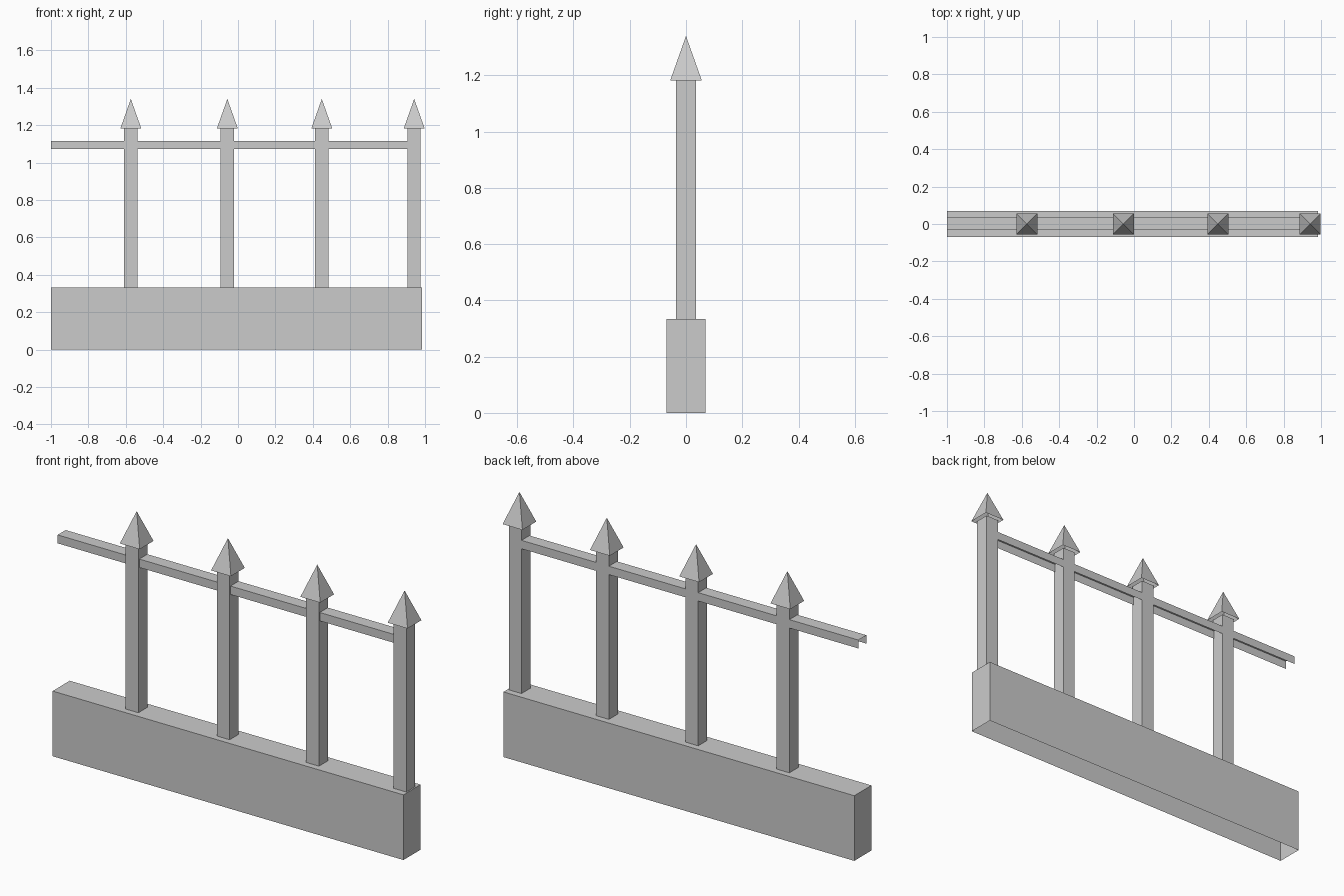
import bpy
import bmesh
from mathutils import Vector

cube = bpy.data.objects.get("Cube")
if cube:
    bpy.data.objects.remove(cube, do_unlink=True)

# Single stone grey
grey = bpy.data.materials.new("plain grey")
grey.use_nodes = True
colour = (0.6, 0.6, 0.6, 1)
grey.diffuse_color = colour
grey.node_tree.nodes["Principled BSDF"].inputs["Base Color"].default_value = colour


def finish(name, bm):
    mesh = bpy.data.meshes.new(name)
    bm.to_mesh(mesh)
    bm.free()
    mesh.materials.append(grey)
    obj = bpy.data.objects.new(name, mesh)
    bpy.context.collection.objects.link(obj)
    return obj


def box(name, low, high, open_sides=()):
    """Box between two corners; faces pointing along open_sides are left out."""
    low, high = Vector(low), Vector(high)
    bm = bmesh.new()
    bmesh.ops.create_cube(bm, size=1)
    bm.normal_update()
    gone = [f for f in bm.faces
            if any(f.normal.dot(Vector(d)) > 0.9 for d in open_sides)]
    bmesh.ops.delete(bm, geom=gone, context='FACES')
    bmesh.ops.scale(bm, vec=high - low, verts=bm.verts)
    bmesh.ops.translate(bm, vec=(low + high) / 2, verts=bm.verts)
    return finish(name, bm)


def spike(name, x, half, bottom, top):
    """Hollow four-sided point, open underneath."""
    bm = bmesh.new()
    base = [bm.verts.new((x + sx * half, sy * half, bottom))
            for sx, sy in ((-1, -1), (1, -1), (1, 1), (-1, 1))]
    tip = bm.verts.new((x, 0, top))
    for i in range(4):
        bm.faces.new((base[i], base[(i + 1) % 4], tip))
    return finish(name, bm)


DOWN, LEFT, RIGHT = (0, 0, -1), (1, 0, 0), (-1, 0, 0)
WALL_TOP, POST_TOP, TIP = 0.333, 1.182, 1.34
POST_HALF = 0.036

# Low wall, hollow underneath
box("base_wall", (-1, -0.069, 0), (0.984, 0.069, WALL_TOP), [DOWN])

# Posts with pointed caps
for n, x in enumerate((-0.574, -0.058, 0.447, 0.941), 1):
    box(f"post_{n}", (x - POST_HALF, -POST_HALF, WALL_TOP),
        (x + POST_HALF, POST_HALF, POST_TOP), [DOWN])
    spike(f"post_cap_{n}", x + 0.001, 0.056, POST_TOP, TIP)

# Top rail, an open channel running into the last post
box("top_rail", (-1, -0.029, 1.073), (0.91, 0.0358, 1.116), [DOWN, LEFT, RIGHT])
